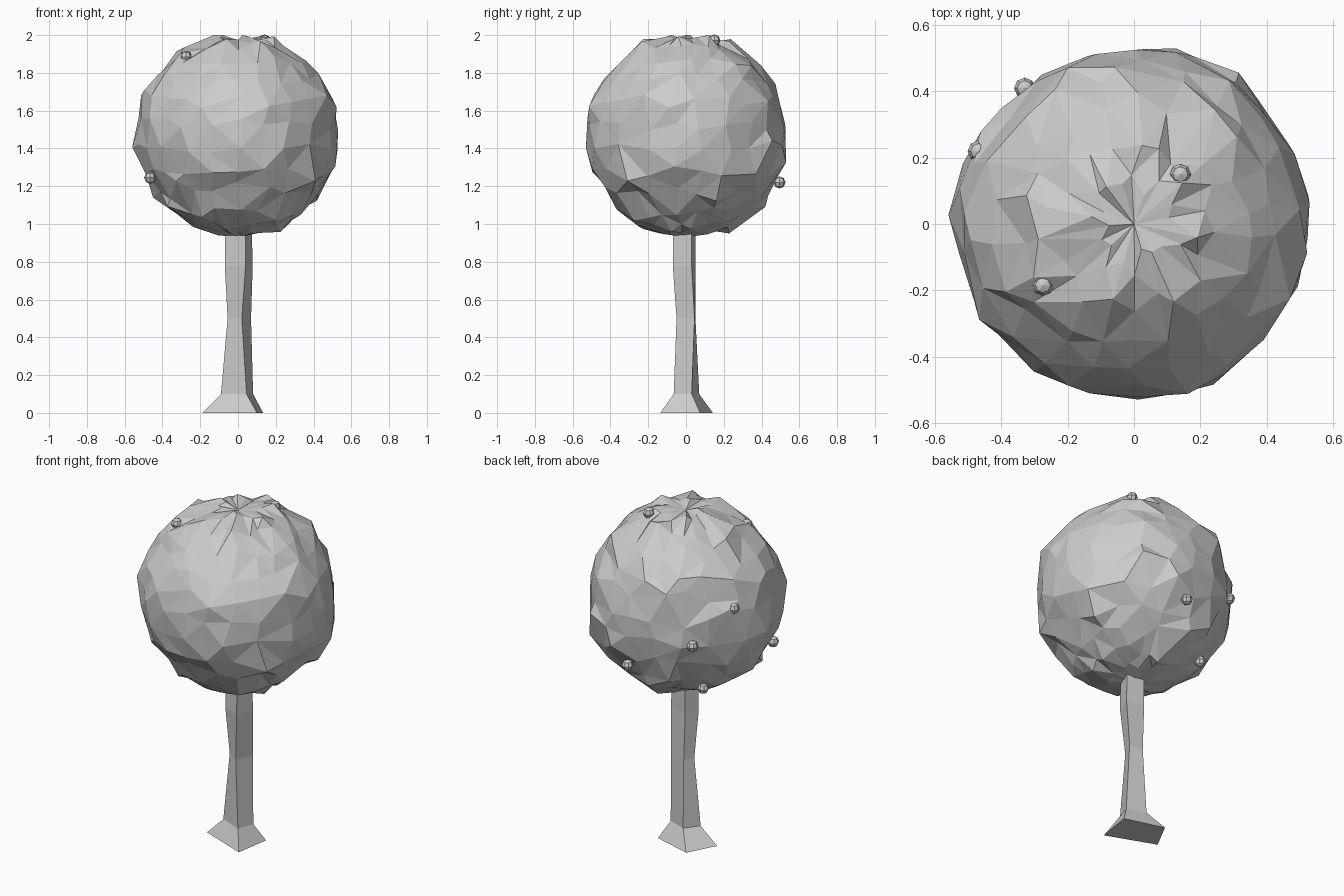
import bpy, bmesh, math, random
from mathutils import Vector

default_cube = bpy.data.objects.get("Cube")
if default_cube:
    bpy.data.objects.remove(default_cube, do_unlink=True)

random.seed(8)


def make_material(name, color):
    mat = bpy.data.materials.new(name)
    mat.use_nodes = True
    mat.diffuse_color = color
    mat.node_tree.nodes["Principled BSDF"].inputs["Base Color"].default_value = color
    return mat


grey = make_material("plain grey", (0.6, 0.6, 0.6, 1))


def add_object(name, bm):
    mesh = bpy.data.meshes.new(name)
    bm.to_mesh(mesh)
    bm.free()
    mesh.materials.append(grey)
    obj = bpy.data.objects.new(name, mesh)
    bpy.context.collection.objects.link(obj)
    return obj


# Trunk: four-sided, slightly twisted, with a flared foot
sections = [
    (0.0, [(-.188, -.025), (.1, -.135), (.133, .075), (-.1, .142)]),
    (0.1, [(-.09, -.01), (.045, -.065), (.08, .03), (-.03, .07)]),
    (0.5, [(-.055, 0), (.02, -.05), (.069, .045), (-.02, .05)]),
    (0.78, [(-.07, -.02), (.04, -.07), (.078, .03), (-.03, .05)]),
    (1.08, [(-.065, -.02), (.04, -.065), (.07, .03), (-.03, .05)]),
]
bm = bmesh.new()
rings = [[bm.verts.new((x, y, z)) for x, y in pts] for z, pts in sections]
for low, high in zip(rings, rings[1:]):
    for i in range(4):
        j = (i + 1) % 4
        bm.faces.new((low[i], low[j], high[j], high[i]))
bm.faces.new(rings[0][::-1])
bm.faces.new(rings[-1])
add_object("trunk", bm)

# Canopy: faceted ball whose leaf clumps jut out over their neighbours
center = Vector((0, 0, 1.465))
radius = 0.531
bm = bmesh.new()
bmesh.ops.create_uvsphere(bm, u_segments=22, v_segments=13, radius=radius)
for v in bm.verts:
    n = v.co.normalized()
    if abs(n.z) > 0.99:
        v.co = center + n * (0.505 if n.z > 0 else 0.535)
        continue
    side = Vector((-n.y, n.x, 0)).normalized()
    up = n.cross(side)
    ragged = random.random() < 0.28 and n.z > -0.95
    slide = 0.07 if ragged else 0.035
    slide_side = slide * math.sqrt(1 - n.z * n.z)
    reach = random.uniform(0.01, 0.035) if ragged else random.uniform(-0.012, 0.01)
    co = n * (radius + reach)
    co += side * random.uniform(-slide_side, slide_side) + up * random.uniform(-slide, slide)
    # slight overhang around the front, tucked in just below
    if n.y < 0:
        if -0.45 < n.z < -0.25:
            co = co * 1.005
        elif -0.65 < n.z < -0.45:
            co = co * 0.985 + Vector((0, 0, 0.02))
    # stray tips stay within the crown's outline
    co.x = max(-.56, min(.56, co.x))
    co.y = max(-.555, min(.56, co.y))
    co.z = max(-.535, min(.535, co.z))
    v.co = center + co
bmesh.ops.triangulate(bm, faces=bm.faces)
add_object("canopy", bm)

# Small round fruits on the canopy surface
fruit_spots = [
    (-.275, -.185, 1.885), (.14, .15, 1.972), (-.47, .22, 1.59), (-.33, .41, 1.4),
    (-.465, -.16, 1.245), (.04, .495, 1.22), (-.275, .23, 1.065),
]
for i, spot in enumerate(fruit_spots):
    bm = bmesh.new()
    bmesh.ops.create_uvsphere(bm, u_segments=8, v_segments=4, radius=0.032)
    bmesh.ops.translate(bm, verts=bm.verts, vec=spot)
    add_object(f"fruit_{i + 1}", bm)
